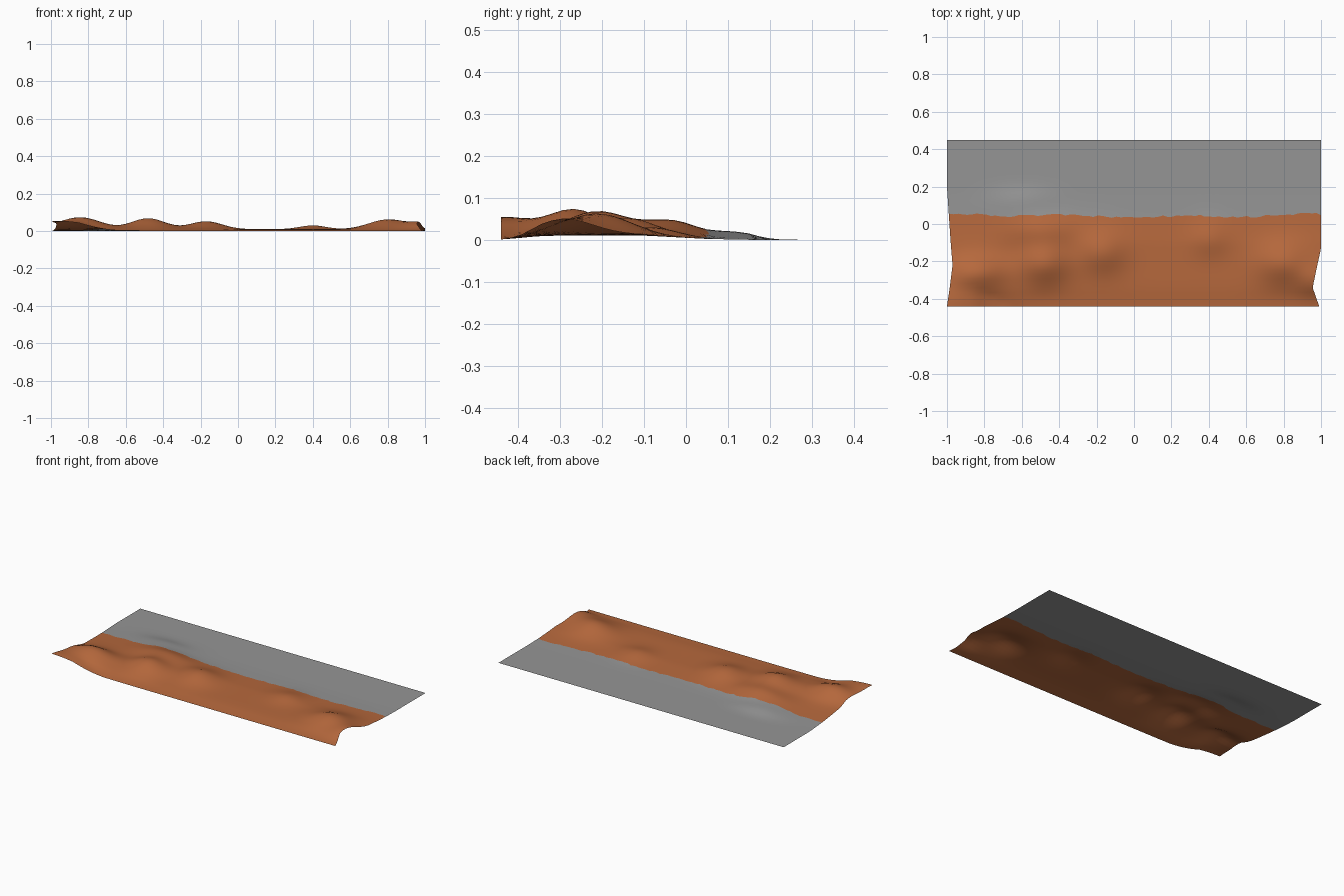
import bpy, bmesh, math, random

if "Cube" in bpy.data.objects:
    bpy.data.objects.remove(bpy.data.objects["Cube"])

random.seed(4)

def material(name, rgb):
    m = bpy.data.materials.new(name)
    m.diffuse_color = (*rgb, 1)
    m.use_nodes = True
    m.node_tree.nodes["Principled BSDF"].inputs["Base Color"].default_value = m.diffuse_color
    return m

earth = material("orange_earth", (0.47, 0.14, 0.046))
stone = material("grey_stone", (0.30, 0.30, 0.30))

# Low mounds: centre x, centre y, height, radius x, radius y
MOUNDS = [
    (-1.0, -0.44, 0.048, 0.28, 0.13), (-0.84, -0.26, 0.058, 0.15, 0.09),
    (-0.48, -0.21, 0.058, 0.13, 0.11), (-0.50, -0.03, 0.036, 0.18, 0.08),
    (-0.60, 0.11, 0.018, 0.16, 0.09), (-0.17, -0.15, 0.042, 0.12, 0.11),
    (0.40, -0.08, 0.021, 0.10, 0.09), (0.80, -0.21, 0.052, 0.14, 0.11),
    (0.97, -0.30, 0.033, 0.10, 0.09),
]
LEFT = [(-0.44, -1), (-0.34, -0.985), (-0.22, -0.97), (-0.1, -0.98), (0.05, -0.99), (0.2, -1), (0.5, -1)]
RIGHT = [(-0.44, 0.99), (-0.34, 0.955), (-0.22, 0.98), (-0.13, 1), (0.5, 1)]

def lerp(points, t):
    for (a, va), (b, vb) in zip(points, points[1:]):
        if t <= b:
            return va + (vb - va) * max(0, t - a) / (b - a)
    return points[-1][1]

def height(x, y):
    base = lerp([(-0.44, 0.006), (-0.3, 0.01), (-0.1, 0.01), (0.05, 0.002), (0.15, 0)], y)
    z = base + sum(h * math.exp(-((x - cx) / rx) ** 2 - ((y - cy) / ry) ** 2)
                   for cx, cy, h, rx, ry in MOUNDS)
    # flatten at the front edge (except the lifted left corner) and at the back
    lift = max(0, min(1, (-0.6 - x) / 0.25))
    front = max(lift, min(1, 0.15 + (y + 0.44) / 0.1))
    back = max(0, min(1, (0.25 - y) / 0.1))
    return z * front * back

# Ragged seam between the two ground colours
NX = 80
seam = [0.045 + 0.012 * math.cos(i * 0.09) * math.cos(i * 0.16) + random.uniform(-0.006, 0.006)
        for i in range(NX + 1)]

def strip(name, mat, rows, seam_first):
    """Grid sheet running from the seam backwards, or from the front to the seam."""
    bm = bmesh.new()
    grid = []
    for j in range(rows + 1):
        t = j / rows
        line = []
        for i in range(NX + 1):
            y = seam[i] + (0.45 - seam[i]) * t if seam_first else -0.44 + (seam[i] + 0.44) * t
            a, b = lerp(LEFT, y), lerp(RIGHT, y)
            x = a + (b - a) * i / NX
            line.append(bm.verts.new((x, y, height(x, y))))
        grid.append(line)
    for r0, r1 in zip(grid, grid[1:]):
        for i in range(NX):
            bm.faces.new((r0[i], r0[i + 1], r1[i + 1], r1[i])).smooth = True
    me = bpy.data.meshes.new(name)
    bm.to_mesh(me)
    bm.free()
    me.materials.append(mat)
    ob = bpy.data.objects.new(name, me)
    bpy.context.collection.objects.link(ob)

strip("earth_mounds", earth, 20, False)
strip("stone_ground", stone, 16, True)
